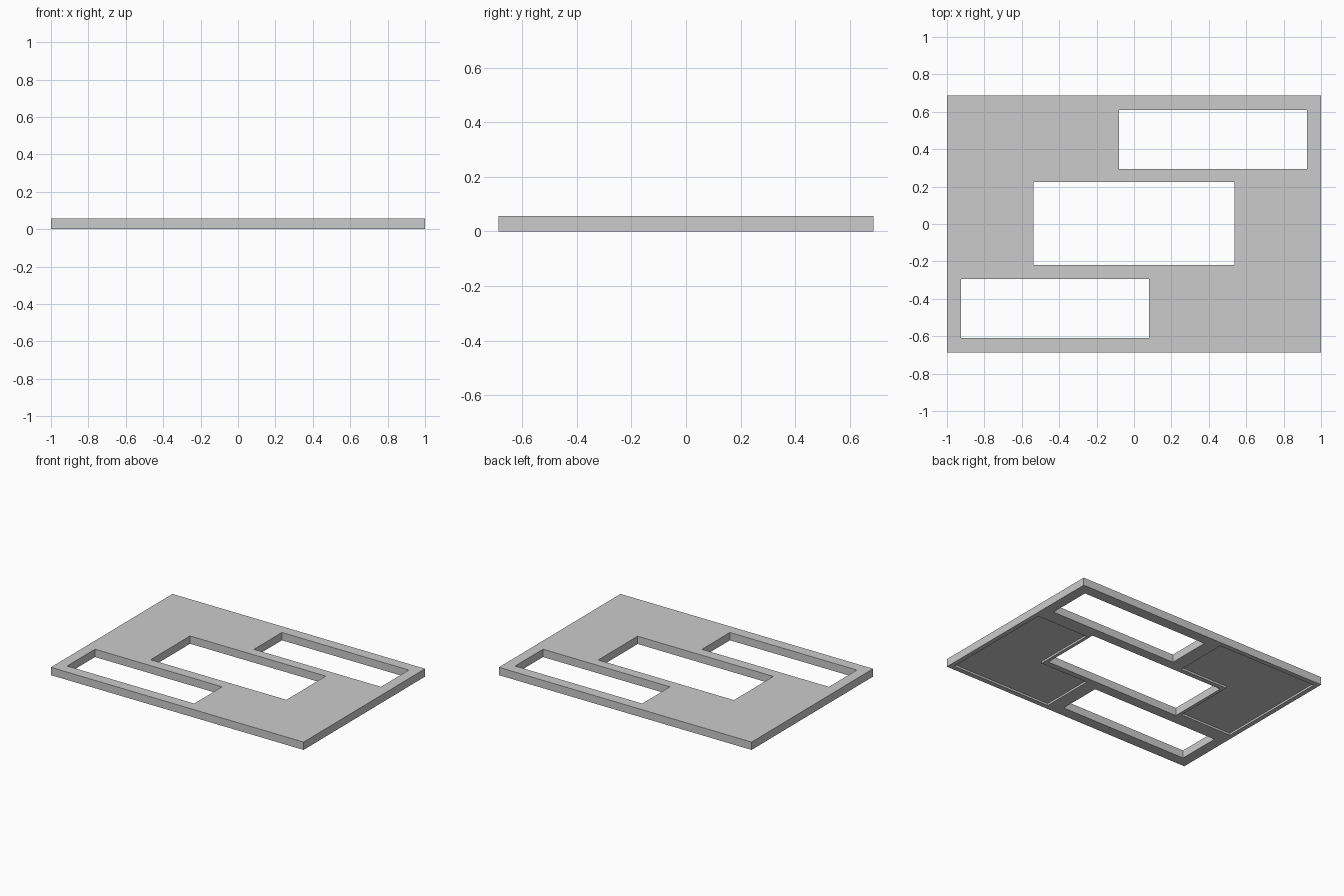
import bpy, bmesh

if "Cube" in bpy.data.objects:
    bpy.data.objects.remove(bpy.data.objects["Cube"])

T = 0.056        # plate thickness
D = 0.014        # depth of underside pockets


def prism(name, pts, z0, z1):
    """Extrude a closed outline from z0 to z1."""
    bm = bmesh.new()
    face = bm.faces.new([bm.verts.new((x, y, z0)) for x, y in pts])
    ext = bmesh.ops.extrude_face_region(bm, geom=[face])
    for v in ext["geom"]:
        if isinstance(v, bmesh.types.BMVert):
            v.co.z = z1
    bmesh.ops.recalc_face_normals(bm, faces=bm.faces)
    me = bpy.data.meshes.new(name)
    bm.to_mesh(me)
    bm.free()
    ob = bpy.data.objects.new(name, me)
    bpy.context.collection.objects.link(ob)
    return ob


def rect(x0, y0, x1, y1):
    return [(x0, y0), (x1, y0), (x1, y1), (x0, y1)]


def turned(pts):
    """Outline rotated half a turn about the centre."""
    return [(-x, -y) for x, y in pts]


# Main plate
plate = prism("plate", rect(-1, -0.687, 1, 0.687), 0, T)

# Three through windows
side_window = rect(-0.925, -0.61, 0.08, -0.295)
windows = [rect(-0.537, -0.22, 0.537, 0.225), side_window, turned(side_window)]

# Shallow L-shaped pockets in the underside
pocket = [(0.18, -0.652), (0.967, -0.652), (0.967, 0.19),
          (0.56, 0.19), (0.56, -0.26), (0.18, -0.26)]

cutters = [prism("window_cutter", w, -0.1, T + 0.1) for w in windows]
cutters += [prism("pocket_cutter", p, -0.1, D) for p in (pocket, turned(pocket))]

# Cut the windows and pockets out of the plate
for c in cutters:
    m = plate.modifiers.new("cut", 'BOOLEAN')
    m.operation = 'DIFFERENCE'
    m.solver = 'EXACT'
    m.object = c
    c.hide_render = True

bpy.context.view_layer.objects.active = plate
plate.select_set(True)
for m in list(plate.modifiers):
    bpy.ops.object.modifier_apply(modifier=m.name)
for c in cutters:
    bpy.data.objects.remove(c)
